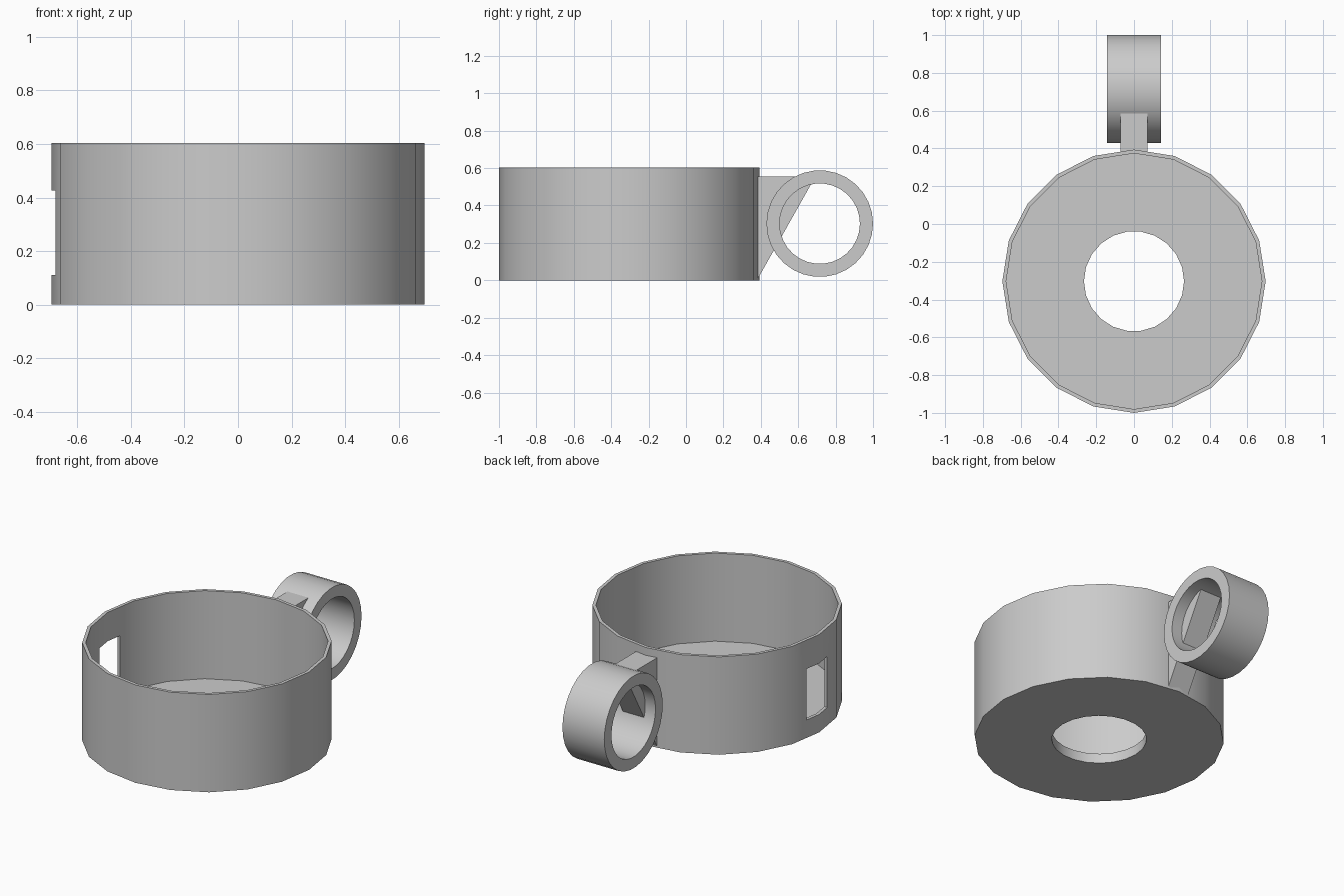
import bpy
from math import pi, radians

cube = bpy.data.objects.get("Cube")
if cube:
    bpy.data.objects.remove(cube, do_unlink=True)

grey = bpy.data.materials.new("light_grey")
grey.use_nodes = True
colour = (0.6, 0.6, 0.6, 1)
grey.diffuse_color = colour
grey.node_tree.nodes["Principled BSDF"].inputs["Base Color"].default_value = colour

CUP_Y = -0.303
CUP_R = 0.697
HEIGHT = 0.603
FLOOR = 0.06


def cylinder(name, radius, depth, centre, sides, rotation=(0, 0, pi / 2)):
    bpy.ops.mesh.primitive_cylinder_add(vertices=sides, radius=radius, depth=depth,
                                        location=centre, rotation=rotation)
    obj = bpy.context.object
    obj.name = name
    return obj


def box(name, size, centre):
    bpy.ops.mesh.primitive_cube_add(size=1, location=centre)
    obj = bpy.context.object
    obj.name = name
    obj.scale = size
    return obj


def cut(target, cutters):
    for cutter in cutters:
        cutter.hide_render = True
        mod = target.modifiers.new("cut", 'BOOLEAN')
        mod.operation = 'DIFFERENCE'
        mod.solver = 'EXACT'
        mod.object = cutter
        bpy.context.view_layer.objects.active = target
        bpy.ops.object.modifier_apply(modifier=mod.name)
        bpy.data.objects.remove(cutter, do_unlink=True)


def finish(obj):
    obj.data.materials.clear()
    obj.data.materials.append(grey)
    bpy.ops.object.select_all(action='DESELECT')
    obj.select_set(True)
    bpy.context.view_layer.objects.active = obj
    bpy.ops.object.shade_smooth_by_angle(angle=radians(30))


# Cup: hollow drum with a round floor hole and a side window
cup = cylinder("cup", CUP_R, HEIGHT, (0, CUP_Y, HEIGHT / 2), 20)
cut(cup, [
    cylinder("cavity", CUP_R - 0.02, HEIGHT, (0, CUP_Y, HEIGHT / 2 + FLOOR), 20),
    cylinder("floor_hole", 0.265, 0.4, (0, CUP_Y, 0), 22),
    box("window", (0.2, 0.2, 0.315), (-CUP_R, CUP_Y, 0.268)),
])
finish(cup)

# Ring: short tube lying across the back
RING = (0, 0.715, 0.303)
across = (0, pi / 2, 0)
ring = cylinder("ring", 0.285, 0.285, RING, 30, across)
cut(ring, [cylinder("ring_bore", 0.215, 0.6, RING, 30, across)])
finish(ring)

# Bracket: triangular web joining the cup to the ring
profile = [(0.385, 0.01), (0.385, 0.555), (0.692, 0.555)]
verts = [(x, y, z) for x in (-0.072, 0.072) for y, z in profile]
faces = [(0, 2, 1), (3, 4, 5), (0, 1, 4, 3), (1, 2, 5, 4), (2, 0, 3, 5)]
mesh = bpy.data.meshes.new("bracket")
mesh.from_pydata(verts, [], faces)
bracket = bpy.data.objects.new("bracket", mesh)
bpy.context.collection.objects.link(bracket)
bpy.context.view_layer.objects.active = bracket
bracket.select_set(True)
bpy.ops.object.mode_set(mode='EDIT')
bpy.ops.mesh.select_all(action='SELECT')
bpy.ops.mesh.normals_make_consistent(inside=False)
bpy.ops.object.mode_set(mode='OBJECT')
finish(bracket)
